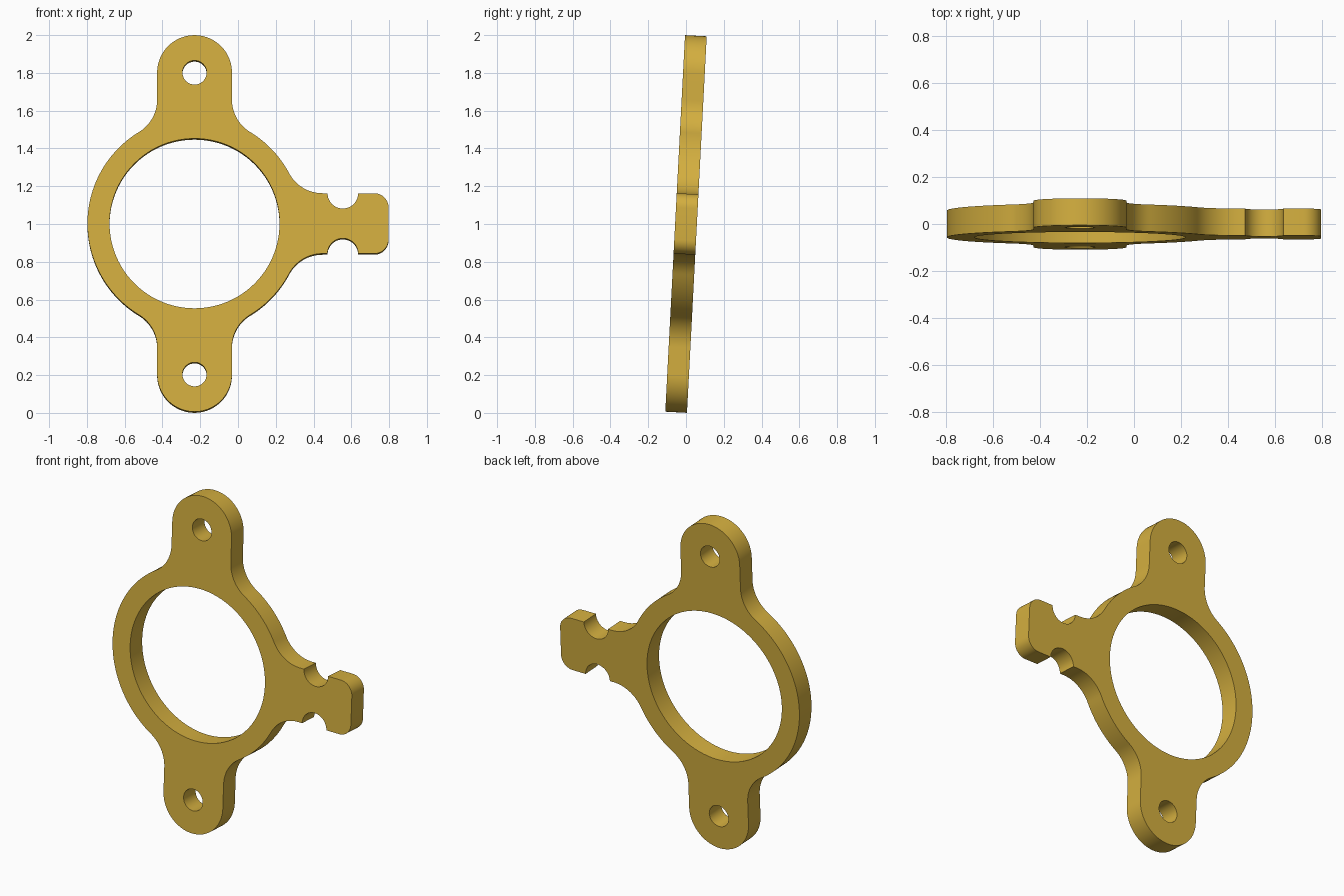
import bpy, bmesh, math

if "Cube" in bpy.data.objects:
    bpy.data.objects.remove(bpy.data.objects["Cube"])

CX = -0.23            # ring centre
R_OUT, R_IN = 0.567, 0.45
LUG_R, LUG_Y, HOLE_R = 0.198, 0.80, 0.064
ARM_H, ARM_END, ARM_R = 0.16, 1.027, 0.075
NOTCH_X, NOTCH_R = 0.785, 0.081
FIL = 0.2
THICK = 0.115
TILT = math.radians(3)


def arc(cx, cy, r, a0, a1, n):
    return [(cx + r * math.cos(a0 + (a1 - a0) * i / n),
             cy + r * math.sin(a0 + (a1 - a0) * i / n)) for i in range(n + 1)]


def circle(cx, cy, r, n):
    return arc(cx, cy, r, 0, math.tau, n)[:-1]


pi = math.pi
# fillet centres: arm to ring, and lug to ring
ay = ARM_H + FIL
ax = math.sqrt((R_OUT + FIL) ** 2 - ay ** 2)
lx = LUG_R + FIL
ly = math.sqrt((R_OUT + FIL) ** 2 - lx ** 2)
a_arm, a_lug = math.atan2(ay, ax), math.atan2(ly, lx)

# upper half of the outline, from the arm tip round to the left of the ring
upper = arc(ARM_END - ARM_R, ARM_H - ARM_R, ARM_R, 0, pi / 2, 10)
upper += arc(NOTCH_X, ARM_H, NOTCH_R, 0, -pi, 24)
upper += arc(ax, ay, FIL, -pi / 2, a_arm - pi, 16)
upper += arc(0, 0, R_OUT, a_arm, a_lug, 16)[1:]
upper += arc(lx, ly, FIL, a_lug + pi, pi, 16)[1:]
upper += arc(0, LUG_Y, LUG_R, 0, pi, 40)
upper += arc(-lx, ly, FIL, 0, -a_lug, 16)
upper += arc(0, 0, R_OUT, pi - a_lug, pi, 32)[1:]
outline = upper + [(x, -y) for x, y in reversed(upper[:-1])]

# flat profile with the bore and two bolt holes, extruded to a plate
curve = bpy.data.curves.new("bracket_profile", 'CURVE')
curve.dimensions = '2D'
curve.fill_mode = 'BOTH'
curve.extrude = THICK / 2
for loop in (outline, circle(0, 0, R_IN, 96),
             circle(0, LUG_Y, HOLE_R, 32), circle(0, -LUG_Y, HOLE_R, 32)):
    s = curve.splines.new('POLY')
    s.points.add(len(loop) - 1)
    for p, (x, y) in zip(s.points, loop):
        p.co = (x, y, 0, 1)
    s.use_cyclic_u = True

plate = bpy.data.objects.new("ring_bracket", curve)
bpy.context.collection.objects.link(plate)
bpy.context.view_layer.objects.active = plate
plate.select_set(True)
bpy.ops.object.convert(target='MESH')
plate = bpy.context.object
plate.name = "ring_bracket"

# weld the caps to the walls
bm = bmesh.new()
bm.from_mesh(plate.data)
bmesh.ops.remove_doubles(bm, verts=bm.verts, dist=1e-5)
bmesh.ops.recalc_face_normals(bm, faces=bm.faces)
bm.to_mesh(plate.data)
bm.free()

# stand upright, leaning slightly back
plate.rotation_euler = (pi / 2 - TILT, 0, 0)
plate.location = (CX, 0, 1)

gold = bpy.data.materials.new("brass gold")
gold.diffuse_color = (0.658, 0.429, 0.05, 1)
gold.use_nodes = True
gold.node_tree.nodes["Principled BSDF"].inputs["Base Color"].default_value = gold.diffuse_color
plate.data.materials.clear()
plate.data.materials.append(gold)
bpy.ops.object.shade_smooth_by_angle(angle=math.radians(30))
